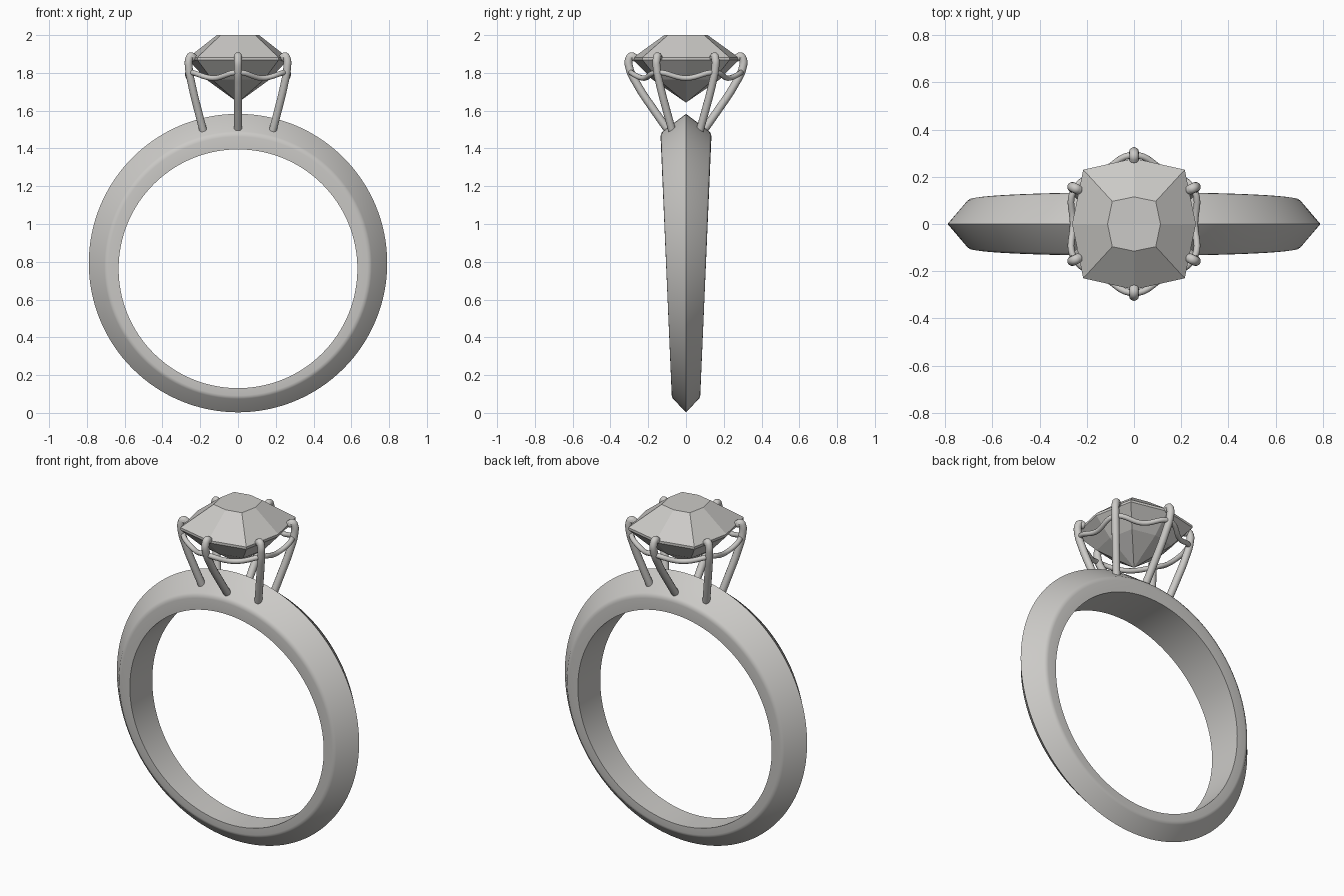
import bpy, bmesh, math
from mathutils import Vector

cube = bpy.data.objects.get("Cube")
if cube:
    bpy.data.objects.remove(cube)


def material(name, colour):
    m = bpy.data.materials.new(name)
    m.use_nodes = True
    m.diffuse_color = colour
    m.node_tree.nodes["Principled BSDF"].inputs["Base Color"].default_value = colour
    return m


silver = material("silver grey", (0.6, 0.59, 0.57, 1))


def finish(bm, name, smooth):
    bmesh.ops.recalc_face_normals(bm, faces=bm.faces[:])
    mesh = bpy.data.meshes.new(name)
    bm.to_mesh(mesh)
    bm.free()
    obj = bpy.data.objects.new(name, mesh)
    bpy.context.collection.objects.link(obj)
    mesh.materials.append(silver)
    if smooth:
        bpy.ops.object.select_all(action='DESELECT')
        obj.select_set(True)
        bpy.context.view_layer.objects.active = obj
        bpy.ops.object.shade_smooth_by_angle(angle=math.radians(35))
    return obj


def bridge(bm, a, b):
    n = len(a)
    for i in range(n):
        j = (i + 1) % n
        bm.faces.new((a[i], a[j], b[j], b[i]))


# Band: knife-edge section, wider and thicker at the top
# each entry: radius, centre height, share of half width
half = [(0.632, 0.763, 1.0), (0.685, 0.777, 1.0), (0.698, 0.780, 0.98),
        (0.708, 0.782, 0.91), (0.79, 0.793, 0.0)]
section = half + [(r, c, -s) for r, c, s in reversed(half[:-1])]
bm = bmesh.new()
loops = []
SEGMENTS = 128
for i in range(SEGMENTS):
    a = math.tau * i / SEGMENTS
    loop = []
    for r, c, s in section:
        z = c + r * math.sin(a)
        width = 0.075 + 0.06 * (z - 0.08) / 1.39
        loop.append(bm.verts.new((r * math.cos(a), s * width, z)))
    loops.append(loop)
for i in range(SEGMENTS):
    bridge(bm, loops[i], loops[(i + 1) % SEGMENTS])
finish(bm, "band", True)


# Cushion-cut gem: stacked eight-sided outlines
def outline(bm, mid_x, mid_y, cor_x, cor_y, z):
    pts = [(mid_x, 0), (cor_x, cor_y), (0, mid_y), (-cor_x, cor_y),
           (-mid_x, 0), (-cor_x, -cor_y), (0, -mid_y), (cor_x, -cor_y)]
    return [bm.verts.new((x, y, z)) for x, y in pts]


bm = bmesh.new()
girdle = (0.262, 0.278, 0.215, 0.23)
table = outline(bm, 0.112, 0.115, 0.092, 0.096, 2.0)
upper = outline(bm, *girdle, 1.882)
lower = outline(bm, *girdle, 1.868)
pavilion = outline(bm, *[v * 0.64 for v in girdle], 1.765)
culet = bm.verts.new((0, 0, 1.643))
bm.faces.new(table)
for a, b in ((table, upper), (upper, lower), (lower, pavilion)):
    bridge(bm, a, b)
for i in range(8):
    bm.faces.new((pavilion[i], pavilion[(i + 1) % 8], culet))
finish(bm, "gem", False)


# Wire parts: round tubes along smooth paths
def wire(name, points, radius, cyclic=False):
    curve = bpy.data.curves.new(name, 'CURVE')
    curve.dimensions = '3D'
    curve.bevel_depth = radius
    curve.bevel_resolution = 4
    curve.resolution_u = 8
    curve.use_fill_caps = True
    sp = curve.splines.new('BEZIER')
    sp.bezier_points.add(len(points) - 1)
    for bp, p in zip(sp.bezier_points, points):
        bp.co = p
        bp.handle_left_type = bp.handle_right_type = 'AUTO'
    sp.use_cyclic_u = cyclic
    obj = bpy.data.objects.new(name, curve)
    bpy.context.collection.objects.link(obj)
    curve.materials.append(silver)
    return obj


def ball(name, centre, radius):
    bm = bmesh.new()
    bmesh.ops.create_uvsphere(bm, u_segments=16, v_segments=8, radius=radius)
    bmesh.ops.translate(bm, verts=bm.verts[:], vec=centre)
    finish(bm, name, True)


# Prongs: share of the way from foot to shoulder, then a hook over the girdle
def prong(name, foot, shoulder, tip):
    foot, shoulder, tip = Vector(foot), Vector(shoulder), Vector(tip)
    path = [(*foot, 1.49)]
    for share, z in ((0.36, 1.6), (0.76, 1.73), (0.98, 1.83)):
        path.append((*foot.lerp(shoulder, share), z))
    path.append((*shoulder.lerp(tip, 0.12), 1.872))
    path.append((*shoulder.lerp(tip, 0.55), 1.888))
    path.append((*tip, 1.882))
    wire(name, path, 0.021)
    ball(name + "_tip", path[-1], 0.021)


for sy, end in ((-1, "front"), (1, "back")):
    prong(end + "_prong", (0, 0.09 * sy), (0, 0.305 * sy), (0, 0.275 * sy))
    for sx, side in ((-1, "right"), (1, "left")):
        prong(end + "_" + side + "_prong", (0.183 * sx, 0.072 * sy),
              (0.262 * sx, 0.157 * sy), (0.238 * sx, 0.146 * sy))

# Gallery rail: a wavy loop that dips between the prongs
rail = []
for i in range(12):
    a = math.tau * i / 12
    at_prong = i % 2 == 1
    r = 0.292 if at_prong else 0.258
    rail.append((r * math.cos(a), r * math.sin(a), 1.803 if at_prong else 1.772))
wire("gallery_rail", rail, 0.014, True)
